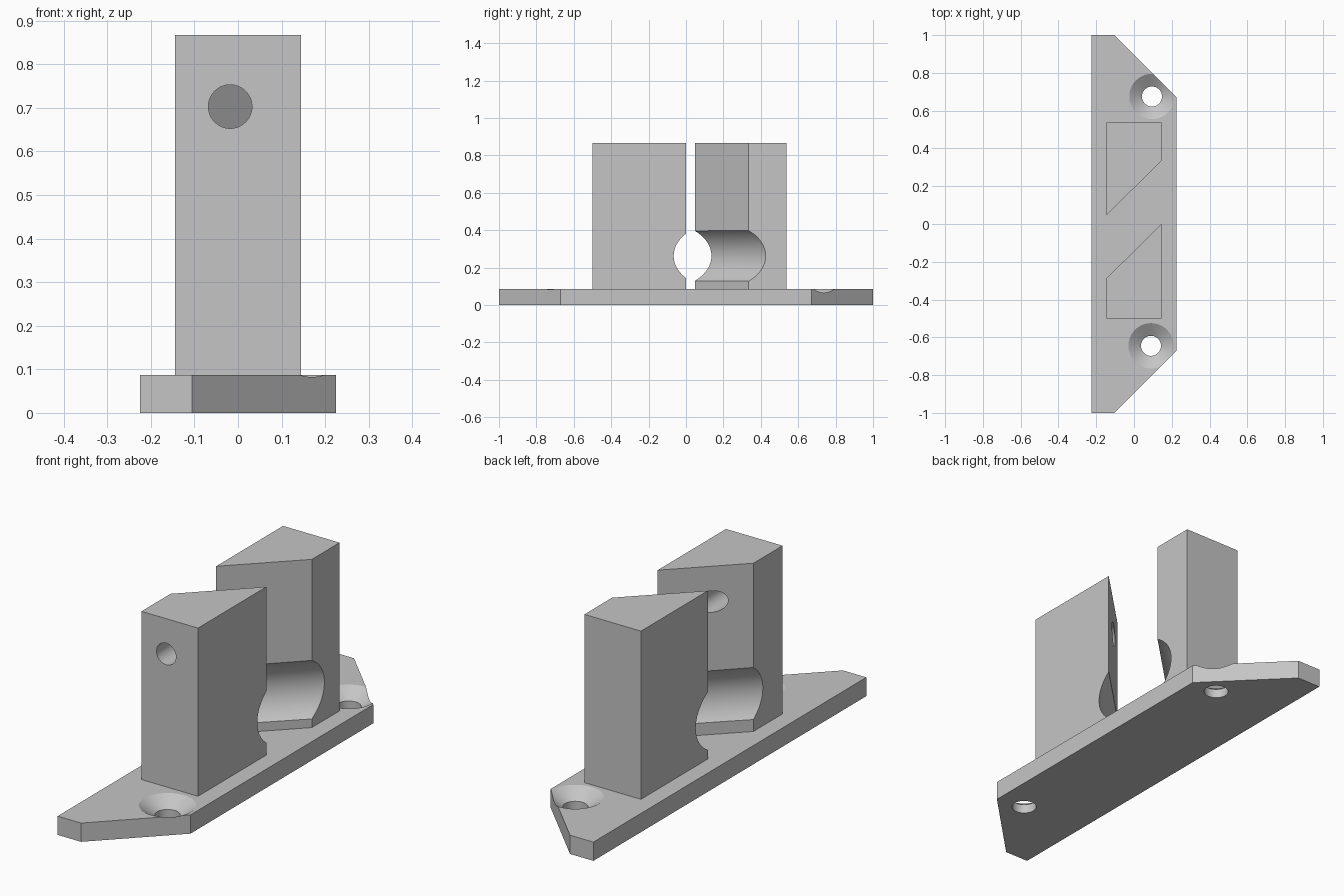
import bpy
import bmesh
from math import radians
from mathutils import Matrix, Vector

cube = bpy.data.objects.get("Cube")
if cube:
    bpy.data.objects.remove(cube, do_unlink=True)

PLATE_H = 0.087
TOP = 0.867

grey = bpy.data.materials.new("light_grey")
grey.use_nodes = True
grey.diffuse_color = (0.56, 0.56, 0.56, 1)
grey.node_tree.nodes["Principled BSDF"].inputs["Base Color"].default_value = (0.56, 0.56, 0.56, 1)


def link(name, bm):
    bmesh.ops.recalc_face_normals(bm, faces=bm.faces)
    mesh = bpy.data.meshes.new(name)
    bm.to_mesh(mesh)
    bm.free()
    mesh.materials.append(grey)
    obj = bpy.data.objects.new(name, mesh)
    bpy.context.collection.objects.link(obj)
    return obj


def prism(name, outline, z0, z1):
    """Extrude a plan outline upwards."""
    bm = bmesh.new()
    face = bm.faces.new([bm.verts.new((x, y, z0)) for x, y in outline])
    ext = bmesh.ops.extrude_face_region(bm, geom=[face])
    verts = [g for g in ext["geom"] if isinstance(g, bmesh.types.BMVert)]
    bmesh.ops.translate(bm, verts=verts, vec=(0, 0, z1 - z0))
    return link(name, bm)


def rod(name, centre, direction, length, r1, r2):
    """Cylinder or cone along a direction, used as a cutter."""
    bm = bmesh.new()
    turn = Vector(direction).to_track_quat("Z", "Y").to_matrix().to_4x4()
    bmesh.ops.create_cone(bm, cap_ends=True, segments=64, radius1=r1, radius2=r2,
                          depth=length, matrix=Matrix.Translation(centre) @ turn)
    obj = link(name, bm)
    obj.hide_render = True
    return obj


def cut(target, cutter):
    """Subtract a cutter, bake the result and drop the cutter."""
    mod = target.modifiers.new("cut", "BOOLEAN")
    mod.operation = "DIFFERENCE"
    mod.solver = "EXACT"
    mod.object = cutter
    bpy.context.view_layer.update()
    graph = bpy.context.evaluated_depsgraph_get()
    mesh = bpy.data.meshes.new_from_object(target.evaluated_get(graph))
    target.modifiers.clear()
    target.data = mesh
    bpy.data.objects.remove(cutter, do_unlink=True)


# Base plate with two chamfered corners
plate = prism("base_plate", [(-0.225, -1), (-0.105, -1), (0.225, -0.67),
                             (0.225, 0.67), (-0.105, 1), (-0.225, 1)], 0, PLATE_H)

# Countersunk screw holes
SINK, R_TOP, R_HOLE = 0.045, 0.12, 0.053
for x, y in ((0.095, 0.675), (0.09, -0.645)):
    cut(plate, rod("screw_cutter", (x, y, 0.05), (0, 0, 1), 0.3, R_HOLE, R_HOLE))
    # the cone reaches as far above the surface as below it
    cut(plate, rod("sink_cutter", (x, y, PLATE_H), (0, 0, 1), 2 * SINK,
                   R_HOLE, 2 * R_TOP - R_HOLE))

# Two clamp posts with facing slanted sides
front_post = prism("front_post", [(-0.145, -0.5), (0.145, -0.5),
                                  (0.145, 0), (-0.145, -0.287)], PLATE_H, TOP)
back_post = prism("back_post", [(-0.145, 0.047), (0.145, 0.334),
                                (0.145, 0.537), (-0.145, 0.537)], PLATE_H, TOP)

# Diagonal round channel through both posts
for post in (front_post, back_post):
    cut(post, rod("channel_cutter", (0, 0.035, 0.263), (1, 1, 0), 2, 0.174, 0.174))

# Set screw hole through the front post
cut(front_post, rod("set_screw_cutter", (-0.018, -0.35, 0.703), (0, 1, 0), 0.8, 0.05, 0.05))

for obj in (plate, front_post, back_post):
    obj.data.shade_smooth()
    obj.data.set_sharp_from_angle(angle=radians(25))
